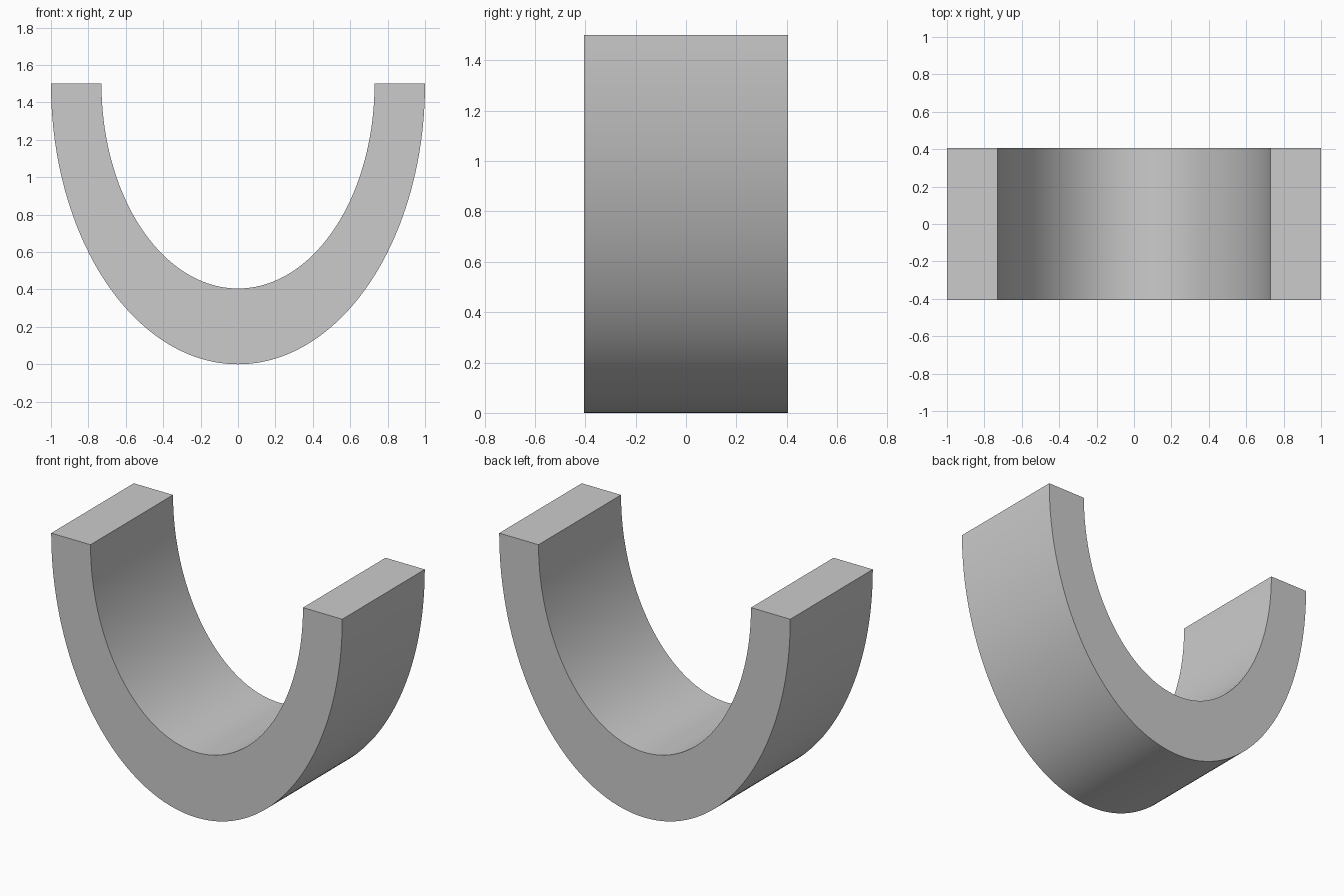
import bpy, bmesh, math

if "Cube" in bpy.data.objects:
    bpy.data.objects.remove(bpy.data.objects["Cube"])

TOP = 1.5            # height of the two flat ends
OUTER = (1.0, 1.5)   # half-ellipse radii in x and z
INNER = (0.73, 1.095)
HALF_DEPTH = 0.405
STEPS = 96


def arc_point(radii, i):
    a = math.pi * i / STEPS
    return -radii[0] * math.cos(a), TOP - radii[1] * math.sin(a)


# Sweep a rectangular section along the half ellipse
bm = bmesh.new()
sections = []
for i in range(STEPS + 1):
    corners = [(OUTER, -HALF_DEPTH), (INNER, -HALF_DEPTH),
               (INNER, HALF_DEPTH), (OUTER, HALF_DEPTH)]
    ring = []
    for radii, y in corners:
        x, z = arc_point(radii, i)
        ring.append(bm.verts.new((x, y, z)))
    sections.append(ring)

for a, b in zip(sections, sections[1:]):
    for k in range(4):
        n = (k + 1) % 4
        bm.faces.new((a[k], a[n], b[n], b[k]))

# Flat top ends
bm.faces.new(sections[0])
bm.faces.new(sections[-1])
bmesh.ops.recalc_face_normals(bm, faces=bm.faces)

mesh = bpy.data.meshes.new("half_ring_cradle")
bm.to_mesh(mesh)
bm.free()
cradle = bpy.data.objects.new("half_ring_cradle", mesh)
bpy.context.collection.objects.link(cradle)

# Smooth curved walls, crisp edges
bpy.context.view_layer.objects.active = cradle
cradle.select_set(True)
bpy.ops.object.shade_smooth_by_angle(angle=math.radians(30))
